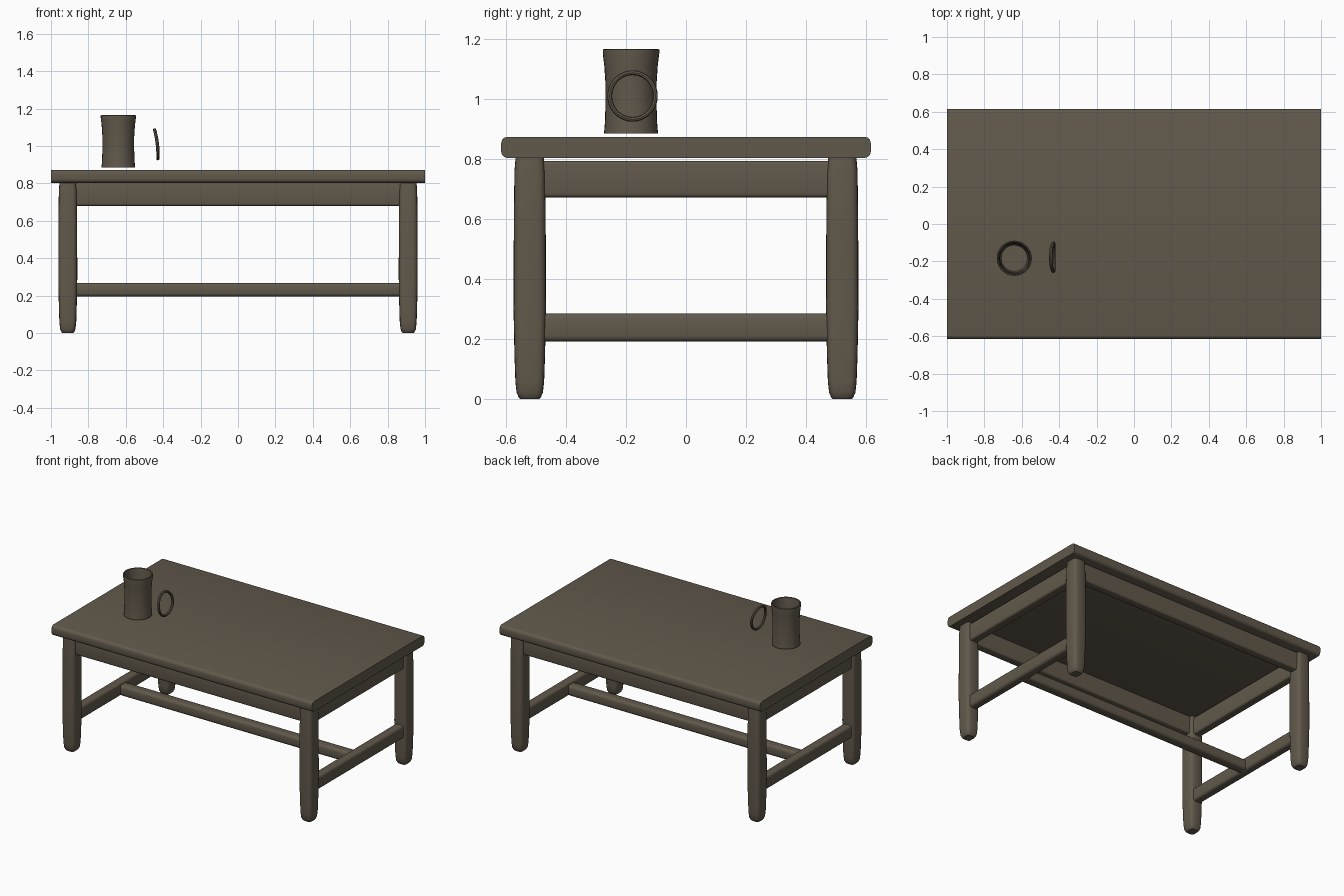
import bpy, bmesh, math

if "Cube" in bpy.data.objects:
    bpy.data.objects.remove(bpy.data.objects["Cube"])

wood = bpy.data.materials.new("dark_brown")
wood.diffuse_color = (0.12, 0.099, 0.07, 1)
wood.use_nodes = True
wood.node_tree.nodes["Principled BSDF"].inputs["Base Color"].default_value = wood.diffuse_color


def finish(name, bm, angle=35):
    bmesh.ops.recalc_face_normals(bm, faces=bm.faces[:])
    me = bpy.data.meshes.new(name)
    bm.to_mesh(me)
    bm.free()
    me.materials.append(wood)
    ob = bpy.data.objects.new(name, me)
    bpy.context.collection.objects.link(ob)
    bpy.ops.object.select_all(action='DESELECT')
    ob.select_set(True)
    bpy.context.view_layer.objects.active = ob
    bpy.ops.object.shade_smooth_by_angle(angle=math.radians(angle))
    return ob


def box(name, x, y, z, bevel, axis=None):
    """Box from (min, max) ranges; bevels edges along one axis, or all."""
    bm = bmesh.new()
    bmesh.ops.create_cube(bm, size=1)
    for v in bm.verts:
        for i, r in enumerate((x, y, z)):
            v.co[i] = r[0] if v.co[i] < 0 else r[1]

    def along(e):
        d = e.verts[0].co - e.verts[1].co
        return axis is None or abs(d[axis]) > 1e-4
    bmesh.ops.bevel(bm, geom=[e for e in bm.edges if along(e)], offset=bevel,
                    segments=3, profile=0.5, affect='EDGES')
    return finish(name, bm)


def loft(name, rings, close_loop=False):
    """Skin a list of equal-length point rings."""
    bm = bmesh.new()
    rs = [[bm.verts.new(p) for p in r] for r in rings]
    n = len(rs[0])
    pairs = list(zip(rs, rs[1:])) + ([(rs[-1], rs[0])] if close_loop else [])
    for a, b in pairs:
        for i in range(n):
            j = (i + 1) % n
            bm.faces.new((a[i], a[j], b[j], b[i]))
    if not close_loop:
        bm.faces.new(rs[0])
        bm.faces.new(rs[-1])
    return finish(name, bm)


def rounded_square(cx, cy, z, hx, hy, n=24):
    pts = []
    for i in range(n):
        a = 2 * math.pi * i / n
        c, s = math.cos(a), math.sin(a)
        pts.append((cx + hx * math.copysign(abs(c) ** 0.5, c),
                    cy + hy * math.copysign(abs(s) ** 0.5, s), z))
    return pts


# table top, long edges rounded
box("table_top", (-1, 1), (-0.615, 0.615), (0.803, 0.873), 0.02, 0)

# four legs with worn, rounded feet
leg = [(0.0, 0.030), (0.006, 0.036), (0.022, 0.043), (0.06, 0.047),
       (0.15, 0.050), (0.30, 0.053), (0.60, 0.052), (0.76, 0.050), (0.806, 0.046)]
for sx, xn in ((-1, "left"), (1, "right")):
    for sy, yn in ((-1, "front"), (1, "back")):
        loft(f"{yn}_{xn}_leg",
             [rounded_square(sx * 0.91, sy * 0.52, z, h * 0.96, h * 1.02) for z, h in leg])

# aprons under the top
for s, n in ((-1, "front"), (1, "back")):
    box(n + "_apron", (-0.88, 0.88), (s * 0.52 - 0.03, s * 0.52 + 0.03), (0.68, 0.806), 0.012, 0)
for s, n in ((-1, "left"), (1, "right")):
    box(n + "_apron", (s * 0.91 - 0.03, s * 0.91 + 0.03), (-0.49, 0.49), (0.672, 0.793), 0.012, 1)
    # low side stretchers
    box(n + "_stretcher", (s * 0.91 - 0.032, s * 0.91 + 0.032), (-0.49, 0.49), (0.192, 0.285), 0.018, 1)
box("centre_stretcher", (-0.9, 0.9), (-0.036, 0.036), (0.195, 0.268), 0.018, 0)

# hollow mug, slightly waisted
MX, MY = -0.64, -0.183
prof = [(0.884, 0.090), (0.92, 0.087), (0.98, 0.085), (1.05, 0.085), (1.11, 0.089),
        (1.15, 0.094), (1.163, 0.094), (1.165, 0.090), (1.163, 0.085),
        (1.12, 0.080), (1.02, 0.076), (0.93, 0.076), (0.905, 0.070)]
loft("mug", [[(MX + r * math.cos(2 * math.pi * i / 32), MY + r * math.sin(2 * math.pi * i / 32), z)
              for i in range(32)] for z, r in prof])

# separate ring handle, tilted and gently bowed
rings = []
for i in range(36):
    t = 2 * math.pi * i / 36
    ring = []
    for k in range(8):
        p = 2 * math.pi * k / 8
        r = 0.076 + 0.008 * math.cos(p)
        u = math.sin(t)
        x = -0.431 - 0.009 * u - 0.006 * u * u + 0.009 * math.sin(p)
        ring.append((x, MY + 0.005 + r * math.cos(t), 1.009 + r * 1.02 * u))
    rings.append(ring)
loft("mug_handle", rings, True)
